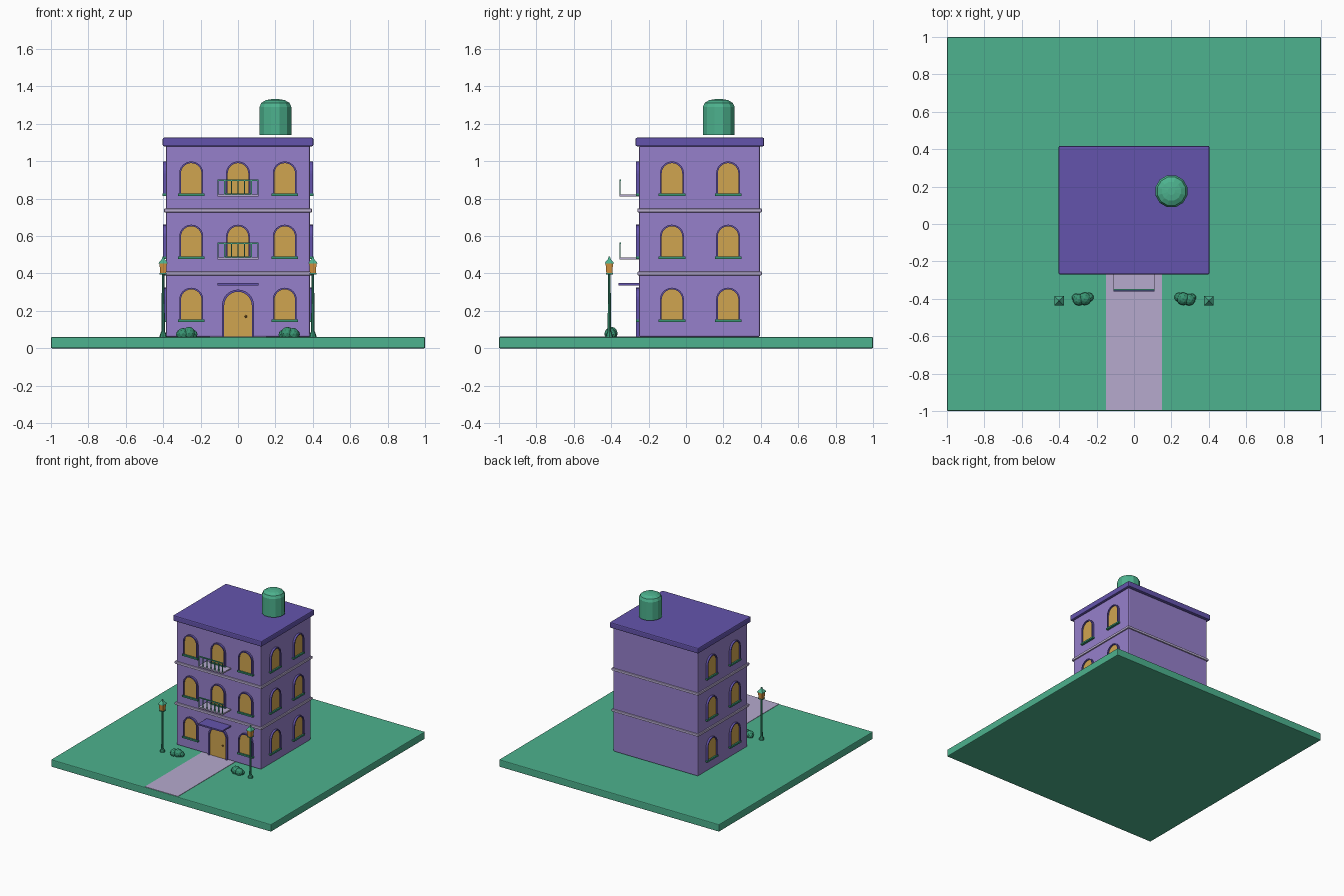
import bpy, bmesh, math
from mathutils import Matrix, Vector

cube = bpy.data.objects.get("Cube")
if cube:
    bpy.data.objects.remove(cube, do_unlink=True)


def material(name, rgb):
    lin = [((c / 255 + 0.055) / 1.055) ** 2.4 for c in rgb] + [1]
    m = bpy.data.materials.new(name)
    m.use_nodes = True
    m.diffuse_color = lin
    m.node_tree.nodes["Principled BSDF"].inputs["Base Color"].default_value = lin
    return m


GREEN = material("green", (77, 178, 142))
LEAF = material("leaf_green", (56, 148, 114))
PURPLE = material("deep_purple", (100, 84, 172))
WALL = material("lilac_wall", (150, 128, 203))
STONE = material("pale_stone", (182, 170, 206))
GLASS = material("amber", (208, 165, 80))
LAMP = material("lamp_orange", (212, 146, 62))
BRASS = material("dark_brass", (140, 100, 45))


def finish(bm, name, mat, bevel=0):
    bmesh.ops.recalc_face_normals(bm, faces=bm.faces)
    me = bpy.data.meshes.new(name)
    bm.to_mesh(me)
    bm.free()
    me.materials.append(mat)
    ob = bpy.data.objects.new(name, me)
    bpy.context.collection.objects.link(ob)
    if bevel:
        mod = ob.modifiers.new("bevel", "BEVEL")
        mod.width = bevel
        mod.segments = 2
    return ob


def box(name, mat, x, y, z, bevel=0, turn=Matrix()):
    """Box from (low, high) pairs on each axis."""
    bm = bmesh.new()
    size = Vector((x[1] - x[0], y[1] - y[0], z[1] - z[0]))
    mid = Vector((sum(x), sum(y), sum(z))) / 2
    bmesh.ops.create_cube(bm, size=1, matrix=turn @ Matrix.Translation(mid) @ Matrix.Diagonal(size).to_4x4())
    return finish(bm, name, mat, bevel)


def lathe(name, mat, profile, x, y, sides, phase=0):
    """Stack of polygon rings given as (radius, z), capped at both ends."""
    bm = bmesh.new()
    rings = []
    for r, z in profile:
        angles = [phase + math.tau * i / sides for i in range(sides)]
        rings.append([bm.verts.new((x + r * math.cos(a), y + r * math.sin(a), z)) for a in angles])
    for lo, hi in zip(rings, rings[1:]):
        for i in range(sides):
            j = (i + 1) % sides
            bm.faces.new((lo[i], lo[j], hi[j], hi[i]))
    bm.faces.new(rings[0])
    bm.faces.new(rings[-1])
    return finish(bm, name, mat)


def arch(half, base, top, steps=12):
    """Outline of an arched opening, from bottom left to bottom right."""
    spring = top - half
    curve = [(-half * math.cos(math.pi * i / steps), spring + half * math.sin(math.pi * i / steps))
             for i in range(steps + 1)]
    return [(-half, base)] + curve + [(half, base)]


def prism(name, mat, polys, y0, y1, turn):
    """Extrude polygons lying in the xz plane from y0 to y1."""
    bm = bmesh.new()
    for poly in polys:
        bm.faces.new([bm.verts.new((x, y0, z)) for x, z in poly])
    bmesh.ops.remove_doubles(bm, verts=bm.verts, dist=0.0001)
    new = bmesh.ops.extrude_face_region(bm, geom=bm.faces[:])["geom"]
    bmesh.ops.translate(bm, verts=[v for v in new if isinstance(v, bmesh.types.BMVert)], vec=(0, y1 - y0, 0))
    bm.transform(turn)
    return finish(bm, name, mat)


def arched_opening(name, half, base, top, rim, turn):
    """Filled arch with a raised surround, local wall plane at y = 0."""
    outer, inner = arch(half, base, top), arch(half - rim, base, top - rim)
    strips = [(outer[i], outer[i + 1], inner[i + 1], inner[i]) for i in range(len(outer) - 1)]
    prism(name + "_surround", PURPLE, strips, 0.005, -0.016, turn)
    prism(name + "_panel", GLASS, [inner], 0.005, -0.006, turn)


# Ground and path
box("ground", GREEN, (-1, 1), (-1, 1), (0, 0.06), 0.006)
box("path", STONE, (-0.15, 0.15), (-0.995, -0.24), (0.055, 0.063))

# Building, floor bands and roof
FRONT, BACK, SIDE = -0.25, 0.395, 0.385
box("walls", WALL, (-SIDE, SIDE), (FRONT, BACK), (0.06, 1.085), 0.008)
for z in (0.4, 0.737):
    box("floor_band", STONE, (-0.395, 0.395), (-0.26, 0.405), (z - 0.01, z + 0.01), 0.004)
box("roof", PURPLE, (-0.403, 0.403), (-0.27, 0.418), (1.08, 1.126), 0.008)

# Rooftop tank
lathe("roof_tank", GREEN, [(0.088, 1.14), (0.088, 1.29), (0.078, 1.312), (0.052, 1.327), (0.02, 1.332)],
      0.2, 0.175, 12, math.pi / 12)

# Windows on the front and both sides
front_wall = [Matrix.Translation((x, FRONT, 0)) for x in (-0.25, 0, 0.25)]
side_walls = [Matrix.Translation((s * SIDE, y, 0)) @ Matrix.Rotation(s * math.pi / 2, 4, "Z")
              for s in (1, -1) for y in (-0.075, 0.225)]
for floor, base in enumerate((0.148, 0.485, 0.823)):
    for place in front_wall + side_walls:
        if floor == 0 and place == front_wall[1]:
            continue
        arched_opening("window", 0.064, base, base + 0.176, 0.009, place)
        box("window_sill", LEAF, (-0.071, 0.071), (-0.018, 0.005), (base - 0.008, base + 0.005), 0, place)

# Door, handle and canopy
arched_opening("door", 0.086, 0.06, 0.314, 0.012, front_wall[1])
knob = bmesh.new()
bmesh.ops.create_icosphere(knob, subdivisions=2, radius=0.007, matrix=Matrix.Translation((0.042, -0.26, 0.17)))
finish(knob, "door_knob", BRASS)
box("door_canopy", PURPLE, (-0.11, 0.11), (-0.362, FRONT), (0.337, 0.349))

# Balconies
for z in (0.474, 0.812):
    box("balcony_floor", STONE, (-0.11, 0.11), (-0.355, FRONT), (z, z + 0.011))
    box("balcony_rail", GREEN, (-0.11, 0.11), (-0.356, -0.348), (z + 0.083, z + 0.091))
    for i in range(7):
        x = (i - 3) * 0.0355
        box("baluster", GREEN, (x - 0.003, x + 0.003), (-0.355, -0.349), (z + 0.01, z + 0.085))

# Street lamps and bushes
for s in (-1, 1):
    x, y, q = s * 0.4, -0.41, math.pi / 4
    lathe("lamp_post", LEAF, [(0.02, 0.058), (0.018, 0.072), (0.009, 0.092), (0.007, 0.4)], x, y, 8)
    lathe("lamp_lantern", LAMP, [(0.022, 0.398), (0.028, 0.452)], x, y, 4, q)
    lathe("lamp_tray", LEAF, [(0.026, 0.395), (0.026, 0.402)], x, y, 4, q)
    lathe("lamp_cap", GREEN, [(0.035, 0.452), (0.033, 0.458), (0.01, 0.477), (0.004, 0.492)], x, y, 4, q)
    bush = bmesh.new()
    for dx, dy, dz, r in ((0.012, 0, 0.08, 0.035), (-0.02, -0.005, 0.077, 0.032), (0.034, 0.008, 0.074, 0.025),
                          (-0.035, 0.006, 0.074, 0.022)):
        spot = Matrix.Translation((s * (0.275 - dx), -0.4 + dy, dz))
        bmesh.ops.create_icosphere(bush, subdivisions=2, radius=r, matrix=spot)
    finish(bush, "bush", LEAF)
